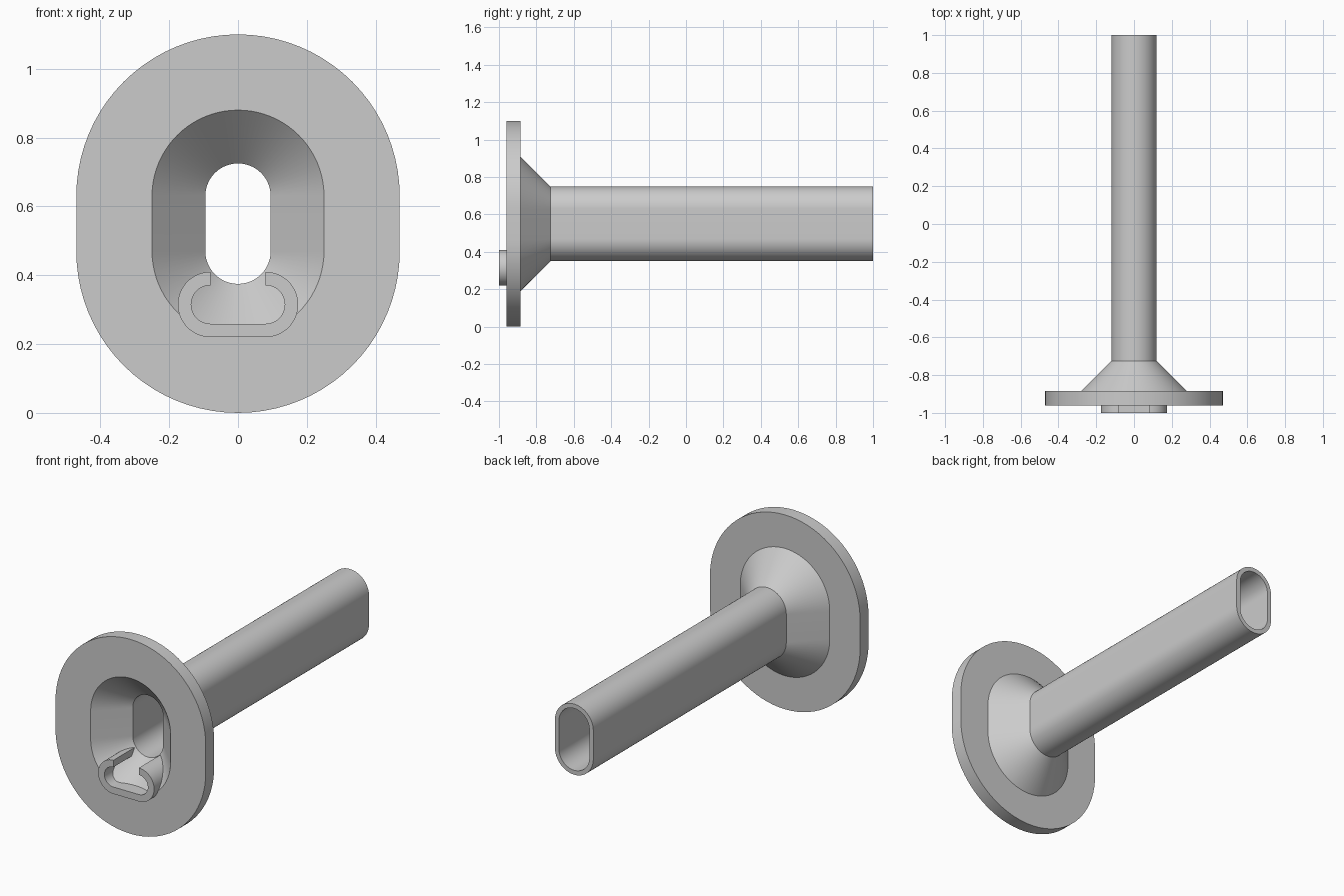
import bpy
import bmesh
from math import pi, sin, cos, hypot

if "Cube" in bpy.data.objects:
    bpy.data.objects.remove(bpy.data.objects["Cube"], do_unlink=True)

CENTRE_Z = 0.55   # middle of every oval
STRAIGHT = 0.08   # half length of the straight sides
ARC_STEPS = 40
FRONT_Y = -0.96
MOUTH_R = 0.25
BORE_R = 0.095

grey = bpy.data.materials.new("plain grey")
grey.use_nodes = True
grey.diffuse_color = (0.6, 0.6, 0.6, 1)
grey.node_tree.nodes["Principled BSDF"].inputs["Base Color"].default_value = (0.6, 0.6, 0.6, 1)


def finish(bm, name):
    bmesh.ops.recalc_face_normals(bm, faces=bm.faces)
    mesh = bpy.data.meshes.new(name)
    bm.to_mesh(mesh)
    bm.free()
    mesh.materials.append(grey)
    obj = bpy.data.objects.new(name, mesh)
    bpy.context.collection.objects.link(obj)
    bpy.ops.object.select_all(action='DESELECT')
    bpy.context.view_layer.objects.active = obj
    obj.select_set(True)
    bpy.ops.object.shade_smooth_by_angle(angle=pi / 6)
    return obj


def oval(radius, y):
    """Upright oval: two half circles joined by straight sides."""
    points = []
    for side in (1, -1):
        for i in range(ARC_STEPS + 1):
            a = pi * i / ARC_STEPS
            points.append((side * radius * cos(a), y,
                           CENTRE_Z + side * (STRAIGHT + radius * sin(a))))
    return points


def bridge(bm, rings, closed):
    """Join rings in a loop; closed also joins the ends of each ring."""
    count = len(rings[0])
    for a, b in zip(rings, rings[1:] + rings[:1]):
        for i in range(count if closed else count - 1):
            j = (i + 1) % count
            bm.faces.new((a[i], a[j], b[j], b[i]))


# Flange, funnel and hollow tube as one continuous wall
profile = [
    (MOUTH_R, FRONT_Y), (0.47, FRONT_Y), (0.47, -0.885), (0.28, -0.885),
    (0.12, -0.725), (0.12, 1.0), (BORE_R, 1.0),
    (BORE_R, FRONT_Y + MOUTH_R - BORE_R),
]
bm = bmesh.new()
rings = [[bm.verts.new(p) for p in oval(r, y)] for r, y in profile]
bridge(bm, rings, True)
finish(bm, "flanged_tube")


# Open retaining clip, its rear edge following the funnel surface
def clip_path(radius):
    cx, cz, steps = 0.08, 0.315, 24
    left = [(-cx - radius * sin(pi * i / steps), cz + radius * cos(pi * i / steps))
            for i in range(steps + 1)]
    base = [(-cx + 2 * cx * i / 10, cz - radius) for i in range(1, 10)]
    return left + base + [(-x, z) for x, z in reversed(left)]


def funnel_y(x, z):
    dist = hypot(x, max(0, abs(z - CENTRE_Z) - STRAIGHT))
    return max(-0.95, min(-0.795, FRONT_Y + MOUTH_R - dist + 0.01))


outer, inner = clip_path(0.095), clip_path(0.056)
bm = bmesh.new()
rows = [
    [bm.verts.new((x, -1.0, z)) for x, z in outer],
    [bm.verts.new((x, funnel_y(x, z), z)) for x, z in outer],
    [bm.verts.new((x, funnel_y(x, z), z)) for x, z in inner],
    [bm.verts.new((x, -1.0, z)) for x, z in inner],
]
bridge(bm, rows, False)
for end in (0, -1):
    bm.faces.new([row[end] for row in rows])
finish(bm, "retaining_clip")
